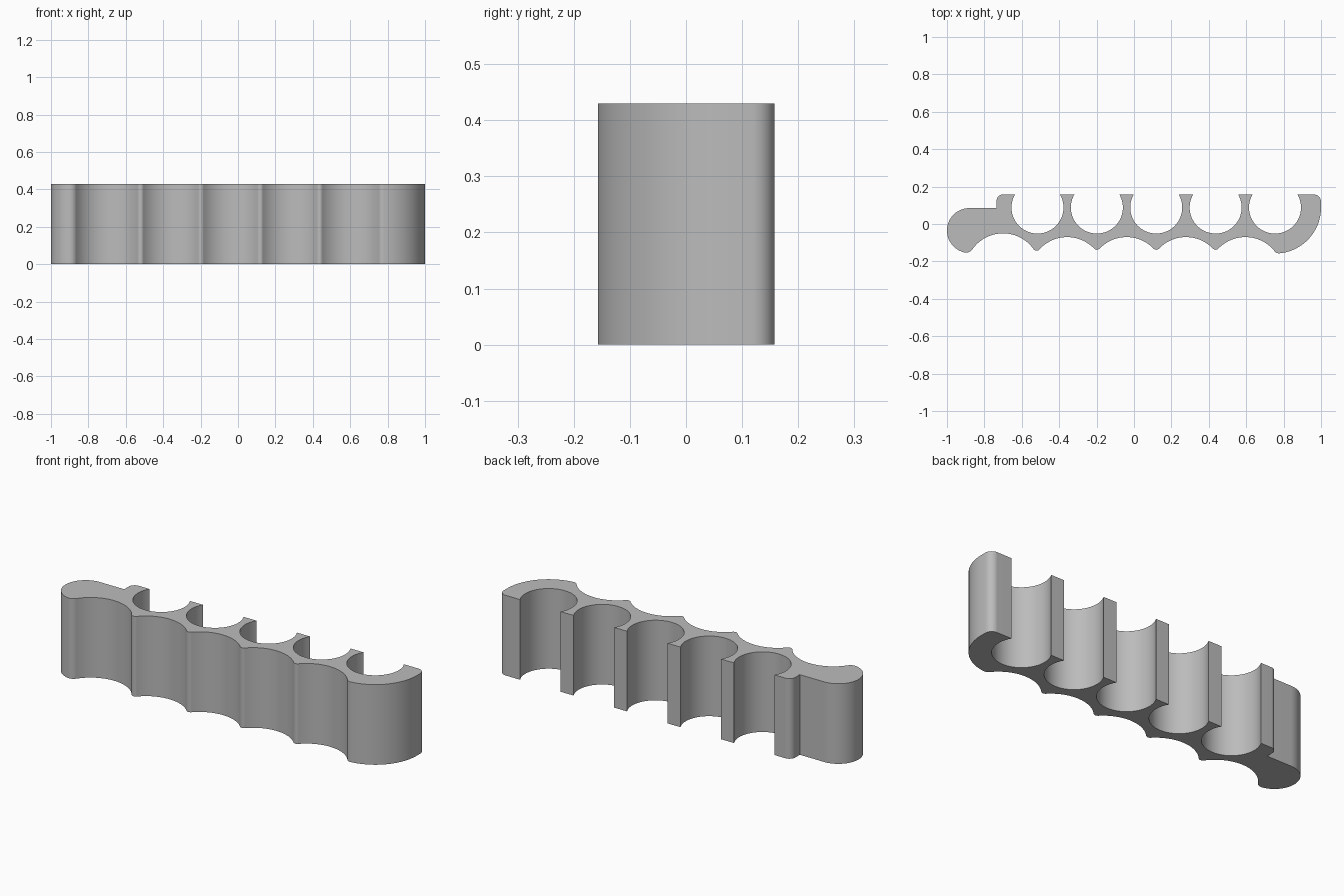
import bpy
import bmesh
from math import atan2, cos, sin, pi, sqrt, radians
from mathutils import Vector

old = bpy.data.objects.get("Cube")
if old:
    bpy.data.objects.remove(old, do_unlink=True)

HEIGHT = 0.43
BACK = 0.158                      # y of the flat back edge
PITCH = 0.3175                    # spacing of the round slots
SLOT_R, SLOT_Y, SLOT_X = 0.139, 0.088, -0.516
SCALLOP_R = 0.2


def arc(centre, radius, start, end, turn):
    """Points from start to end angle; turn is 1 (left) or -1 (right)."""
    sweep = ((end - start) * turn) % (2 * pi)
    n = max(5, int(sweep / radians(4)))
    return [centre + radius * Vector((cos(start + turn * sweep * i / n),
                                      sin(start + turn * sweep * i / n)))
            for i in range(n + 1)]


def angle(a, b):
    d = b - a
    return atan2(d.y, d.x)


def meet(a, ra, b, rb, side):
    """Crossing of two circles, on the left (1) or right (-1) of a to b."""
    d = b - a
    u = d.normalized()
    along = (ra * ra - rb * rb + d.length_squared) / (2 * d.length)
    across = sqrt(max(0, ra * ra - along * along))
    return a + u * along + side * across * Vector((-u.y, u.x))


# Underside circles: convex end lobes (turn 1) and concave finger scallops
left_lobe = (Vector((-0.88, -0.035)), 0.12, 1)
right_lobe = (Vector((SLOT_X + 4 * PITCH, SLOT_Y)), 0.246, 1)
circles = [left_lobe, (Vector((-0.70, -0.25)), SCALLOP_R, -1)]
circles += [(Vector((SLOT_X + PITCH * (i + 0.5), -0.27)), SCALLOP_R, -1)
            for i in range(4)]
circles.append(right_lobe)

# Rounded ridge joining each pair of neighbouring circles
ridge_r = [0.04, 0.02, 0.02, 0.02, 0.02, 0.03]
ridges = []
for (a, ra, ta), (b, rb, tb), r in zip(circles, circles[1:], ridge_r):
    side = 1 if ta == tb else -1
    ridges.append(meet(a, ra - ta * r, b, rb - tb * r, side))

# Front edge, running left to right
outline = []
for i, (c, r, turn) in enumerate(circles):
    start = angle(c, ridges[i - 1]) if i else pi / 2
    end = angle(c, ridges[i]) if i < len(ridges) else 0
    outline += arc(c, r, start, end, turn)
    if i < len(ridges):
        f, (nc, _, nt) = ridges[i], circles[i + 1]
        leave = angle(c, f) if turn == 1 else angle(f, c)
        arrive = angle(nc, f) if nt == 1 else angle(f, nc)
        outline += arc(f, ridge_r[i], leave, arrive, 1)

# Back edge, running right to left: rounded corner, open slots, end post
outline += arc(Vector((0.96, BACK - 0.04)), 0.04, 0, pi / 2, 1)
mouth = atan2(BACK - SLOT_Y, sqrt(SLOT_R ** 2 - (BACK - SLOT_Y) ** 2))
for i in reversed(range(5)):
    c = Vector((SLOT_X + PITCH * i, SLOT_Y))
    outline += arc(c, SLOT_R, mouth, pi - mouth, -1)
outline += arc(Vector((-0.70, BACK - 0.035)), 0.035, pi / 2, pi, 1)
outline.append(Vector((-0.735, 0.085)))

# Drop doubled points where arcs meet
points = []
for p in outline:
    if not points or (p - points[-1]).length > 1e-4:
        points.append(p)
if (points[0] - points[-1]).length < 1e-4:
    points.pop()

# Extrude the outline into the rack
bm = bmesh.new()
base = bm.faces.new([bm.verts.new((p.x, p.y, 0)) for p in points])
top = bmesh.ops.extrude_face_region(bm, geom=[base], use_keep_orig=True)
bmesh.ops.translate(bm, vec=(0, 0, HEIGHT),
                    verts=[g for g in top["geom"]
                           if isinstance(g, bmesh.types.BMVert)])
bmesh.ops.recalc_face_normals(bm, faces=bm.faces)
mesh = bpy.data.meshes.new("slotted_rack")
bm.to_mesh(mesh)
bm.free()

rack = bpy.data.objects.new("slotted_rack", mesh)
bpy.context.collection.objects.link(rack)

# Plain grey finish
grey = bpy.data.materials.new("plain_grey")
grey.use_nodes = True
colour = (0.5, 0.5, 0.5, 1)
grey.diffuse_color = colour
grey.node_tree.nodes["Principled BSDF"].inputs["Base Color"].default_value = colour
mesh.materials.append(grey)

bpy.ops.object.select_all(action="DESELECT")
rack.select_set(True)
bpy.context.view_layer.objects.active = rack
bpy.ops.object.shade_smooth_by_angle(angle=radians(30))
